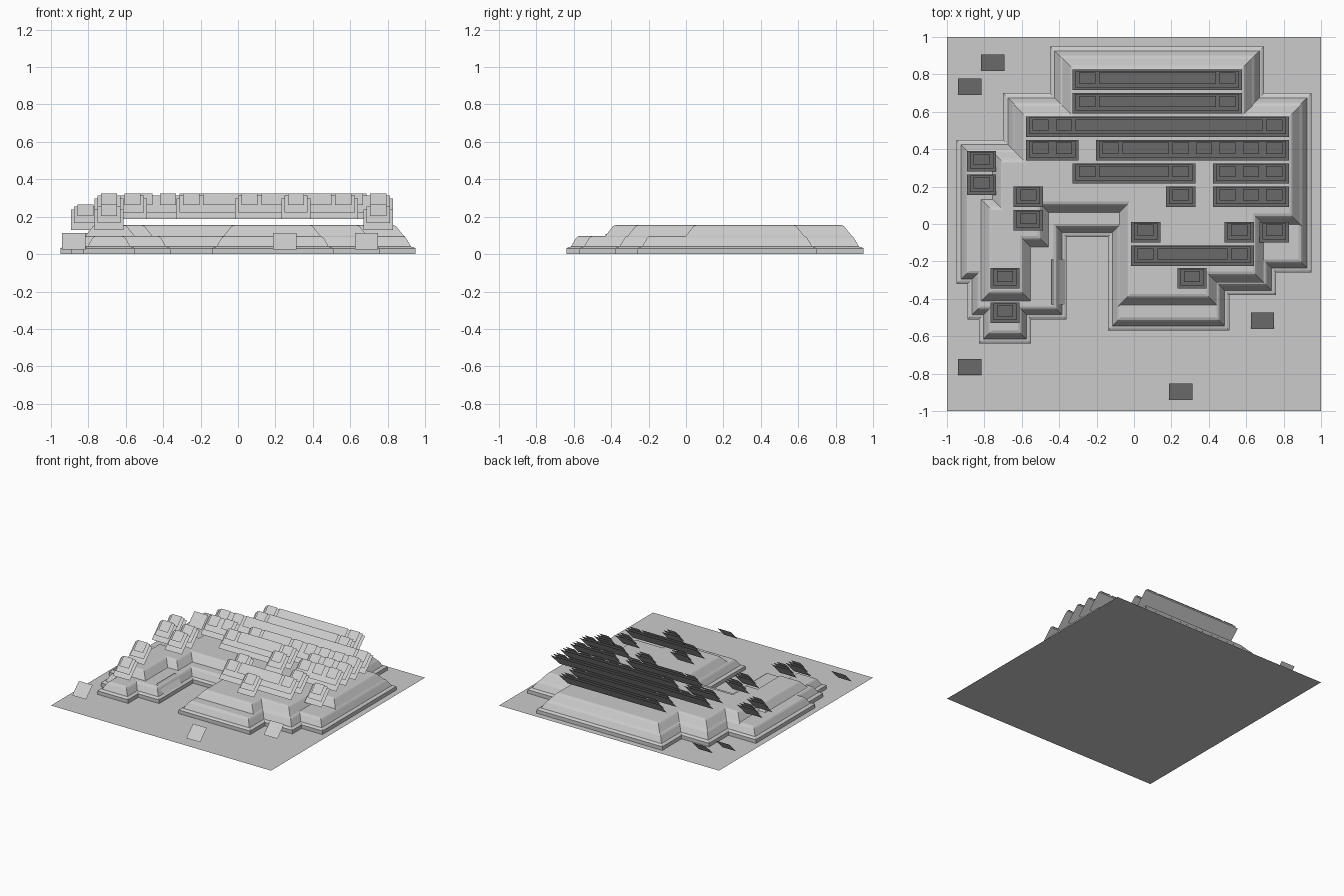
import bpy
import bmesh
from mathutils import Vector

cube = bpy.data.objects.get("Cube")
if cube:
    bpy.data.objects.remove(cube, do_unlink=True)

grey = bpy.data.materials.new("light_grey")
grey.use_nodes = True
COLOR = (0.6, 0.6, 0.6, 1)
grey.diffuse_color = COLOR
grey.node_tree.nodes["Principled BSDF"].inputs["Base Color"].default_value = COLOR


def finish(bm, name):
    mesh = bpy.data.meshes.new(name)
    bm.to_mesh(mesh)
    bm.free()
    mesh.materials.append(grey)
    obj = bpy.data.objects.new(name, mesh)
    bpy.context.collection.objects.link(obj)
    return obj


def quad(bm, corners):
    bm.faces.new([bm.verts.new(c) for c in corners])


def inset(points, d):
    """Move every edge of a clockwise right-angled outline inward."""
    result = []
    for i, p in enumerate(points):
        p = Vector(p)
        a = (p - Vector(points[i - 1])).normalized()
        b = (Vector(points[(i + 1) % len(points)]) - p).normalized()
        result.append(p + d * (Vector((a.y, -a.x)) + Vector((b.y, -b.x))))
    return result


def terrace(name, outline, profile):
    """Loft an outline through (inset, height) steps and cap it."""
    bm = bmesh.new()
    rings = [[bm.verts.new((p.x, p.y, z)) for p in inset(outline, d)] for d, z in profile]
    n = len(outline)
    for low, high in zip(rings, rings[1:]):
        for i in range(n):
            j = (i + 1) % n
            bm.faces.new((low[j], low[i], high[i], high[j]))
    bm.faces.new(list(reversed(rings[-1])))
    return finish(bm, name)


def card(bm, x0, x1, y, z, size):
    """Card leaning back at 45 degrees, facing front and up."""
    h = size * 0.3535
    quad(bm, [(x0, y - h, z - h), (x1, y - h, z - h), (x1, y + h, z + h), (x0, y + h, z + h)])


# Ground sheet
bm = bmesh.new()
quad(bm, [(-1, -1, 0), (1, -1, 0), (1, 1, 0), (-1, 1, 0)])
finish(bm, "ground")

# Lower terrace with a kerb around its foot
lower = [(-.45, .95), (.695, .95), (.695, .70), (.95, .70), (.95, -.26), (.76, -.26),
         (.76, -.38), (.51, -.38), (.51, -.57), (-.14, -.57), (-.14, -.07), (-.36, -.07),
         (-.36, -.51), (-.55, -.51), (-.55, -.64), (-.83, -.64), (-.83, -.51), (-.89, -.51),
         (-.89, -.32), (-.95, -.32), (-.95, .45), (-.70, .45), (-.70, .70), (-.45, .70)]
terrace("lower_terrace", lower, [(0, 0), (0, .03), (.012, .037), (.025, .04),
                                 (.05, .083), (.058, .092), (.07, .097)])

# Upper terrace
upper = [(-.38, .885), (.63, .885), (.63, .63), (.885, .63), (.885, 0), (.69, 0),
         (.69, -.31), (.44, -.31), (.44, -.43), (-.075, -.43), (-.075, .065), (-.46, .065),
         (-.46, -.12), (-.555, -.12), (-.555, -.41), (-.815, -.41), (-.815, .13), (-.755, .13),
         (-.755, .385), (-.635, .385), (-.635, .63), (-.38, .63)]
terrace("upper_terrace", upper, [(-.01, .09), (0, .099), (.035, .143), (.043, .151), (.055, .155)])

# Small plates lying on the east-facing slopes
for name, x0, x1, y0, y1, z0, z1 in (
        ("upper_slope_plate", -.62, -.56, -.245, -.13, .15, .095),
        ("lower_slope_plate", -.44, -.37, -.43, -.19, .108, .04)):
    bm = bmesh.new()
    quad(bm, [(x0, y0, z0), (x1, y0, z1), (x1, y1, z1), (x0, y1, z0)])
    finish(bm, name)

# Layered tree rows: first x, count, y, ground, separate tops at start and end
STEP, LOW, HIGH = 0.125, 0.097, 0.155
rows = [
    (-.25, 7, .77, HIGH, 1, 1), (-.25, 7, .645, HIGH, 1, 1), (-.5, 11, .52, HIGH, 2, 1),
    (-.5, 2, .395, HIGH, 2, 0), (-.125, 8, .395, HIGH, 1, 5), (-.25, 5, .27, HIGH, 1, 1),
    (.5, 3, .27, HIGH, 3, 0), (.25, 1, .147, HIGH, 1, 0), (.5, 3, .147, HIGH, 3, 0),
    (-.565, 1, .145, HIGH, 1, 0), (-.565, 1, .02, HIGH, 1, 0), (.0625, 1, -.043, HIGH, 1, 0),
    (.5625, 1, -.043, HIGH, 1, 0), (.0625, 5, -.17, HIGH, 1, 1), (.31, 1, -.29, HIGH, 1, 0),
    (-.69, 1, -.29, HIGH, 1, 0), (.75, 1, -.043, LOW, 1, 0), (-.69, 1, -.475, LOW, 1, 0),
    (-.815, 1, .335, LOW, 1, 0), (-.815, 1, .21, LOW, 1, 0)]
for k, (x, n, y, ground, start, end) in enumerate(rows):
    bm = bmesh.new()
    last = x + (n - 1) * STEP
    card(bm, x - .078, last + .078, y, ground + .087, .155)
    card(bm, x - .0625, last + .0625, y + .005, ground + .113, .125)
    for i in range(n):
        if i < start or i >= n - end:
            c = x + i * STEP
            card(bm, c - .043, c + .043, y + .01, ground + .138, .085)
    if n > start + end:
        card(bm, x + (start - .5) * STEP, last - (end - .5) * STEP, y + .01, ground + .138, .085)
    finish(bm, f"tree_row_{k + 1}")

# Lone bushes on the ground
for k, (x, y) in enumerate([(-.755, .863), (-.878, .735), (.687, -.515), (-.878, -.765), (.25, -.895)]):
    bm = bmesh.new()
    card(bm, x - .0625, x + .0625, y, .069, .122)
    finish(bm, f"bush_{k + 1}")
